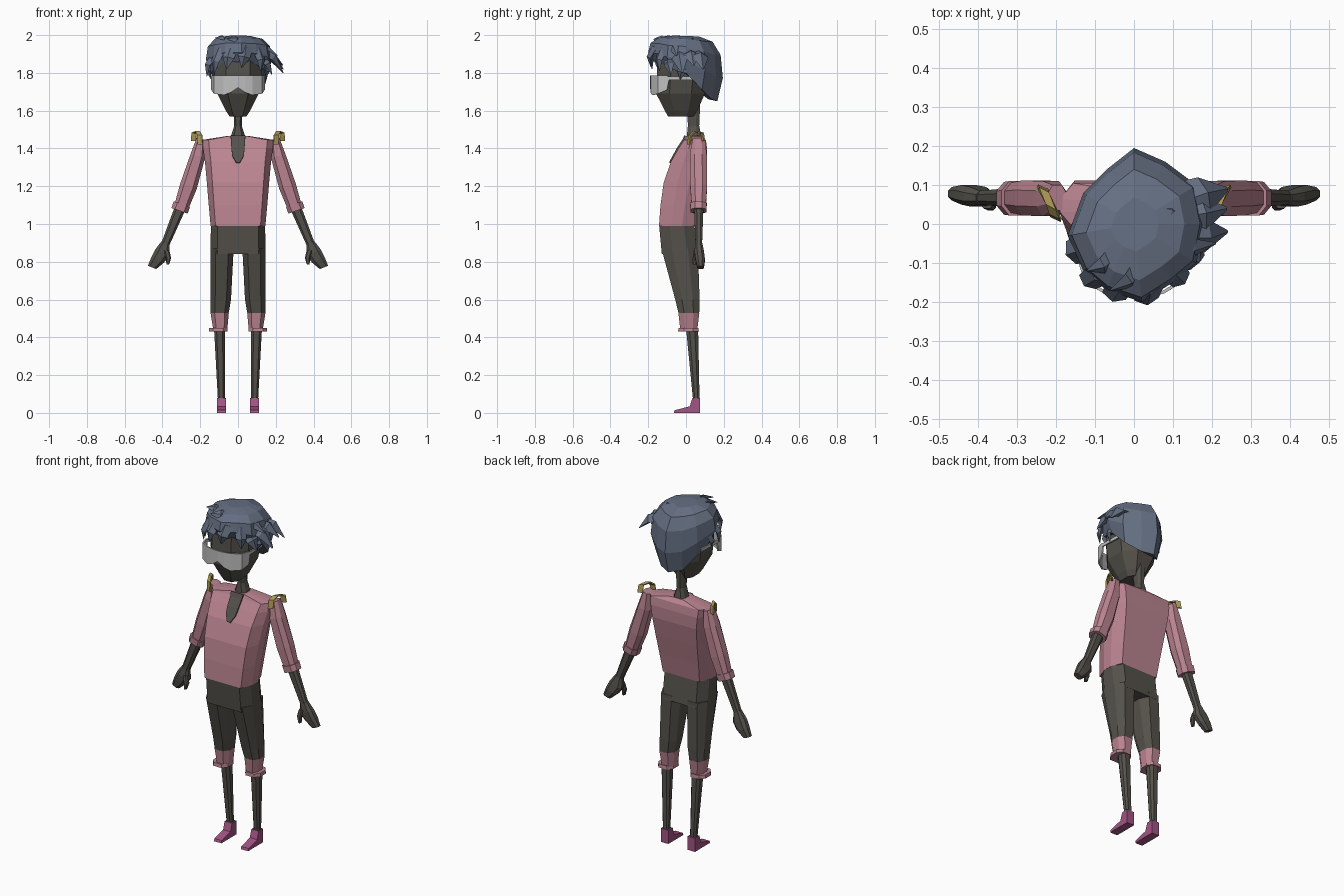
import bpy
import bmesh
from mathutils import Vector

cube = bpy.data.objects.get("Cube")
if cube:
    bpy.data.objects.remove(cube, do_unlink=True)


def material(name, *rgb):
    mat = bpy.data.materials.new(name)
    mat.use_nodes = True
    color = (*rgb, 1)
    mat.diffuse_color = color
    mat.node_tree.nodes["Principled BSDF"].inputs["Base Color"].default_value = color
    return mat


charcoal = material("charcoal", .09, .083, .07)
pink = material("dusty_pink", .49, .23, .28)
slate = material("slate_hair", .13, .16, .225)
glass = material("pale_visor", .52, .52, .52)
gold = material("gold", .42, .32, .09)
magenta = material("magenta", .36, .09, .23)


def finish(name, bm, mat):
    """Turn a bmesh into a named, flat shaded object."""
    bmesh.ops.recalc_face_normals(bm, faces=bm.faces)
    mesh = bpy.data.meshes.new(name)
    bm.to_mesh(mesh)
    bm.free()
    mesh.materials.append(mat)
    obj = bpy.data.objects.new(name, mesh)
    bpy.context.collection.objects.link(obj)
    return obj


def skin(name, rings, mat):
    """Bridge closed loops of points and cap both ends."""
    bm = bmesh.new()
    loops = [[bm.verts.new(p) for p in ring] for ring in rings]
    count = len(loops[0])
    for low, high in zip(loops, loops[1:]):
        for i in range(count):
            j = (i + 1) % count
            bm.faces.new((low[i], low[j], high[j], high[i]))
    bm.faces.new(loops[0])
    bm.faces.new(loops[-1])
    return finish(name, bm, mat)


def loft(name, rows, mat, side=1, corner=.55, flat=.45, tilt=0):
    """Stack eight-sided sections given as (z, center x, half width, front y, back y)."""
    quarter = [(corner, -1), (1, -flat), (1, flat), (corner, 1)]
    unit = quarter + [(-u, v) for u, v in reversed(quarter)]
    rings = []
    for z, cx, half, front, back in rows:
        mid, depth = (front + back) / 2, (back - front) / 2
        rings.append([(side * (cx + u * half), mid + v * depth, z + tilt * u * half)
                      for u, v in unit])
    return skin(name, rings, mat)


def strip(name, pairs, mat, thickness):
    """Thin ribbon through pairs of edge points."""
    bm = bmesh.new()
    rows = [[bm.verts.new(p) for p in pair] for pair in pairs]
    for a, b in zip(rows, rows[1:]):
        bm.faces.new((a[0], a[1], b[1], b[0]))
    obj = finish(name, bm, mat)
    solid = obj.modifiers.new("thickness", "SOLIDIFY")
    solid.thickness = thickness
    solid.offset = 0
    return obj


def tuft(name, root, tip, width):
    """Flattened pointed lock of hair with a slight bend."""
    root, tip = Vector(root), Vector(tip)
    axis = (tip - root).normalized()
    out = Vector((root.x, root.y, .1)).normalized()
    across = axis.cross(out).normalized() * width / 2
    lift = across.cross(axis).normalized() * width / 4
    if lift.dot(out) < 0:
        lift = -lift
    middle = root.lerp(tip, .55) + lift
    rings = []
    for center, size in ((root, 1), (middle, .8), (tip, .08)):
        rings.append([center + d * size for d in (across, lift, -across, -lift)])
    return skin(name, rings, slate)


# Torso and hips
loft("shirt", [
    (.99, 0, .145, -.143, .045),
    (1.1, 0, .155, -.135, .065),
    (1.22, 0, .165, -.118, .09),
    (1.33, 0, .175, -.08, .11),
    (1.4, 0, .185, -.04, .112),
    (1.445, 0, .19, -.01, .105),
    (1.467, 0, .05, 0, .085)], pink, corner=.82, flat=.3)
loft("trouser_hips", [
    (.84, 0, .145, -.128, .065),
    (.99, 0, .144, -.142, .045)], charcoal, corner=.75, flat=.4)

# Neck and open neckline
loft("neck", [
    (1.43, 0, .045, .0, .085),
    (1.47, 0, .036, .005, .08),
    (1.52, 0, .02, .01, .07),
    (1.63, 0, .026, .005, .075)], charcoal)
neckline = [(1.468, .04, -.005), (1.445, .037, -.015), (1.4, .035, -.045),
            (1.36, .03, -.067), (1.325, .01, -.086)]
strip("neck_opening", [((-w, y, z), (w, y, z)) for z, w, y in neckline], charcoal, .008)

# Head
loft("head", [
    (1.57, 0, .045, -.095, .04),
    (1.6, 0, .065, -.112, .06),
    (1.69, 0, .11, -.158, .1),
    (1.78, 0, .125, -.155, .11),
    (1.88, 0, .125, -.15, .11),
    (1.94, 0, .07, -.1, .08)], charcoal, corner=.5)

# Visor with nose notch, running into a narrow strap on each side
half = [(.132, .05, 1.78, 1.762), (.138, -.09, 1.78, 1.762),
        (.138, -.1, 1.785, 1.71), (.125, -.145, 1.785, 1.69),
        (.075, -.175, 1.785, 1.683), (.04, -.183, 1.785, 1.695)]
columns = half + [(0, -.186, 1.785, 1.722)]
columns += [(-x, y, top, low) for x, y, top, low in reversed(half)]
strip("visor", [((x, y, top), (x, y, low)) for x, y, top, low in columns], glass, .008)

# Hair cap: outline from above with the hairline height at each point
outline = [(0, .195, 1.65), (.08, .16, 1.66), (.16, .1, 1.71), (.18, 0, 1.8),
           (.16, -.1, 1.82), (.1, -.15, 1.85), (.02, -.2, 1.86), (-.07, -.17, 1.86),
           (-.13, -.12, 1.83), (-.17, -.03, 1.8), (-.13, .08, 1.73), (-.07, .14, 1.66)]
levels = [(0, .85), (.35, 1), (.7, .94), (.9, .72), (.98, .35)]
skin("hair_cap", [[(x * s, y * s, low + (2 - low) * t) for x, y, low in outline]
                  for t, s in levels], slate)

# Locks swept to the left side, fringe and sideburns
locks = {
    "swept_lock": [
        ((.08, .04, 1.91), (.24, .09, 1.82), .12),
        ((.08, -.03, 1.93), (.24, -.02, 1.8), .11),
        ((.06, -.06, 1.96), (.21, -.05, 1.89), .07),
        ((.08, .01, 1.91), (.238, .04, 1.84), .11),
        ((.1, -.08, 1.9), (.18, -.08, 1.79), .08),
        ((0, .05, 1.97), (.16, 0, 1.94), .08)],
    "crown_lock": [
        ((-.05, -.08, 1.96), (-.12, -.12, 1.985), .06),
        ((.02, -.1, 1.95), (-.06, -.17, 1.98), .07)],
    "fringe_lock": [
        ((-.12, -.06, 1.9), (-.165, -.07, 1.78), .08),
        ((-.09, -.13, 1.93), (-.125, -.14, 1.8), .07),
        ((-.03, -.15, 1.94), (-.06, -.18, 1.82), .08),
        ((.04, -.16, 1.94), (.02, -.185, 1.83), .08),
        ((.1, -.12, 1.93), (.12, -.14, 1.81), .07)],
    "sideburn": [
        ((.14, -.01, 1.85), (.142, -.03, 1.765), .06),
        ((-.14, -.01, 1.85), (-.142, -.03, 1.765), .06)],
}
for name, group in locks.items():
    for number, (root, tip, width) in enumerate(group):
        tuft(f"{name}_{number + 1}", root, tip, width)

# Limbs, built once for each side
for label, side in (("left", 1), ("right", -1)):
    # Arm
    loft(f"{label}_sleeve", [
        (1.45, .197, .022, .035, .1),
        (1.36, .213, .038, .02, .11),
        (1.2, .262, .044, .022, .112),
        (1.09, .3, .037, .03, .105)], pink, side, tilt=.3)
    loft(f"{label}_sleeve_cuff", [
        (1.105, .297, .043, .022, .11),
        (1.07, .31, .043, .024, .108)], pink, side, tilt=.35)
    loft(f"{label}_forearm", [
        (1.08, .308, .028, .043, .092),
        (.89, .386, .021, .05, .085)], charcoal, side, tilt=.3)
    loft(f"{label}_hand", [
        (.9, .384, .021, .05, .085),
        (.85, .4, .038, .045, .095),
        (.81, .425, .034, .05, .1),
        (.77, .455, .022, .06, .095)], charcoal, side, tilt=.4)
    loft(f"{label}_thumb", [
        (.86, .378, .015, .04, .07),
        (.82, .368, .014, .035, .06),
        (.785, .372, .007, .035, .055)], charcoal, side)

    # Shoulder loop
    path = [(.2, .015, 1.42), (.203, .022, 1.47), (.213, .045, 1.488),
            (.232, .085, 1.483), (.235, .092, 1.44)]
    strip(f"{label}_shoulder_loop",
          [((side * (x - .013), y - .006, z), (side * (x + .013), y + .006, z))
           for x, y, z in path], gold, .008)

    # Leg
    loft(f"{label}_trouser_leg", [
        (.53, .097, .048, -.04, .07),
        (.6, .091, .054, -.057, .072),
        (.87, .084, .061, -.13, .063)], charcoal, side)
    loft(f"{label}_trouser_hem", [
        (.44, .094, .037, -.03, .06),
        (.53, .097, .0485, -.0405, .0705)], pink, side)
    loft(f"{label}_hem_band", [
        (.43, .105, .05, -.042, .068),
        (.45, .105, .047, -.04, .066)], pink, side)
    loft(f"{label}_shin", [
        (.06, .088, .018, .038, .072),
        (.45, .098, .029, 0, .064)], charcoal, side)

    # Shoe: side profile extruded across the foot
    profile = [(-.065, 0), (.075, 0), (.075, .08), (.034, .08), (.02, .035), (-.06, .014)]
    skin(f"{label}_shoe", [[(side * (.087 + w), y, z) for y, z in profile]
                           for w in (-.024, .024)], magenta)
